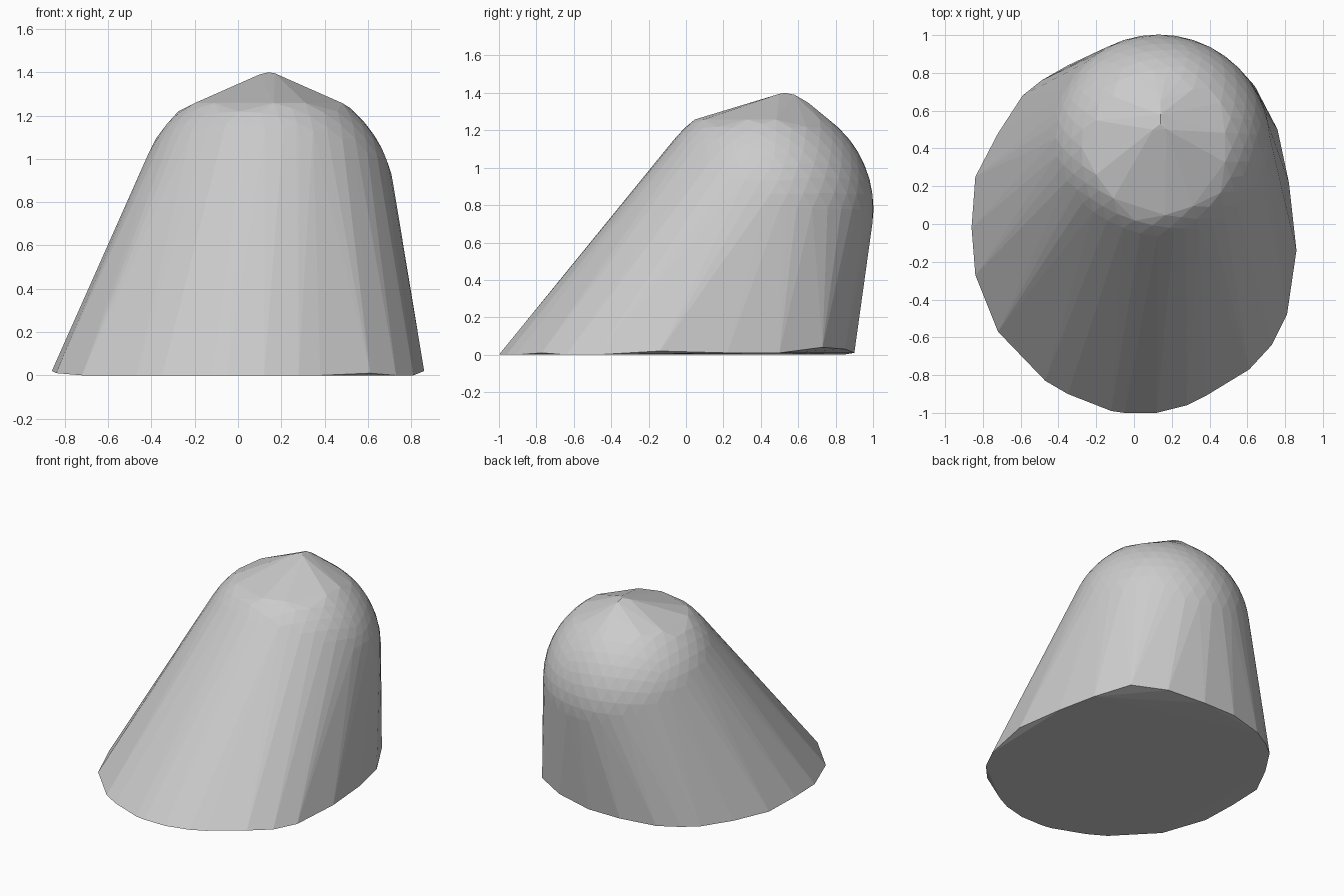
import bpy, bmesh
from mathutils import Vector

if "Cube" in bpy.data.objects:
    bpy.data.objects.remove(bpy.data.objects["Cube"])

# One flat light grey
grey = bpy.data.materials.new("light grey")
grey.diffuse_color = (0.6, 0.6, 0.6, 1)
grey.use_nodes = True
grey.node_tree.nodes["Principled BSDF"].inputs["Base Color"].default_value = grey.diffuse_color

# Irregular base outline (x, y, z), counter-clockwise
base = [(-0.05, -1, 0), (0.12, -1, 0), (0.28, -0.96, 0), (0.38, -0.91, 0),
        (0.61, -0.77, 0.01), (0.73, -0.64, 0), (0.81, -0.48, 0), (0.86, -0.14, 0.02),
        (0.82, 0.22, 0.01), (0.76, 0.5, 0.01), (0.64, 0.73, 0.04), (0.42, 0.85, 0.03),
        (0.15, 0.9, 0.01), (-0.1, 0.9, 0.01), (-0.35, 0.84, 0), (-0.49, 0.76, 0),
        (-0.59, 0.68, 0), (-0.72, 0.48, 0), (-0.84, 0.25, 0.01), (-0.86, -0.02, 0.02),
        (-0.84, -0.27, 0.01), (-0.72, -0.57, 0), (-0.47, -0.83, 0), (-0.35, -0.9, 0),
        (-0.12, -0.99, 0)]

# Small blunt tip above the dome
tip = [(0.1, 0.5, 1.39), (0.17, 0.5, 1.395), (0.14, 0.53, 1.4),
       (0.14, 0.58, 1.39), (0.14, 0.65, 1.35)]

bm = bmesh.new()

# Rounded dome, its crown left off so the tip slopes straight into it
centre = Vector((0.13, 0.405, 0.78))
bmesh.ops.create_icosphere(bm, subdivisions=4, radius=0.598)
bmesh.ops.translate(bm, verts=bm.verts, vec=centre)
bmesh.ops.delete(bm, geom=[v for v in bm.verts if v.co.z > 1.265], context='VERTS')

# Tight skin around dome, tip and base
for p in base + tip:
    bm.verts.new(p)
points = [v.co.copy() for v in bm.verts]
bm.clear()
for p in points:
    bm.verts.new(p)
hull = bmesh.ops.convex_hull(bm, input=bm.verts)
loose = [v for v in bm.verts if not v.link_faces]
bmesh.ops.delete(bm, geom=loose, context='VERTS')
bmesh.ops.recalc_face_normals(bm, faces=bm.faces)

mesh = bpy.data.meshes.new("leaning_dome")
bm.to_mesh(mesh)
bm.free()
mesh.materials.append(grey)
obj = bpy.data.objects.new("leaning_dome", mesh)
bpy.context.collection.objects.link(obj)
